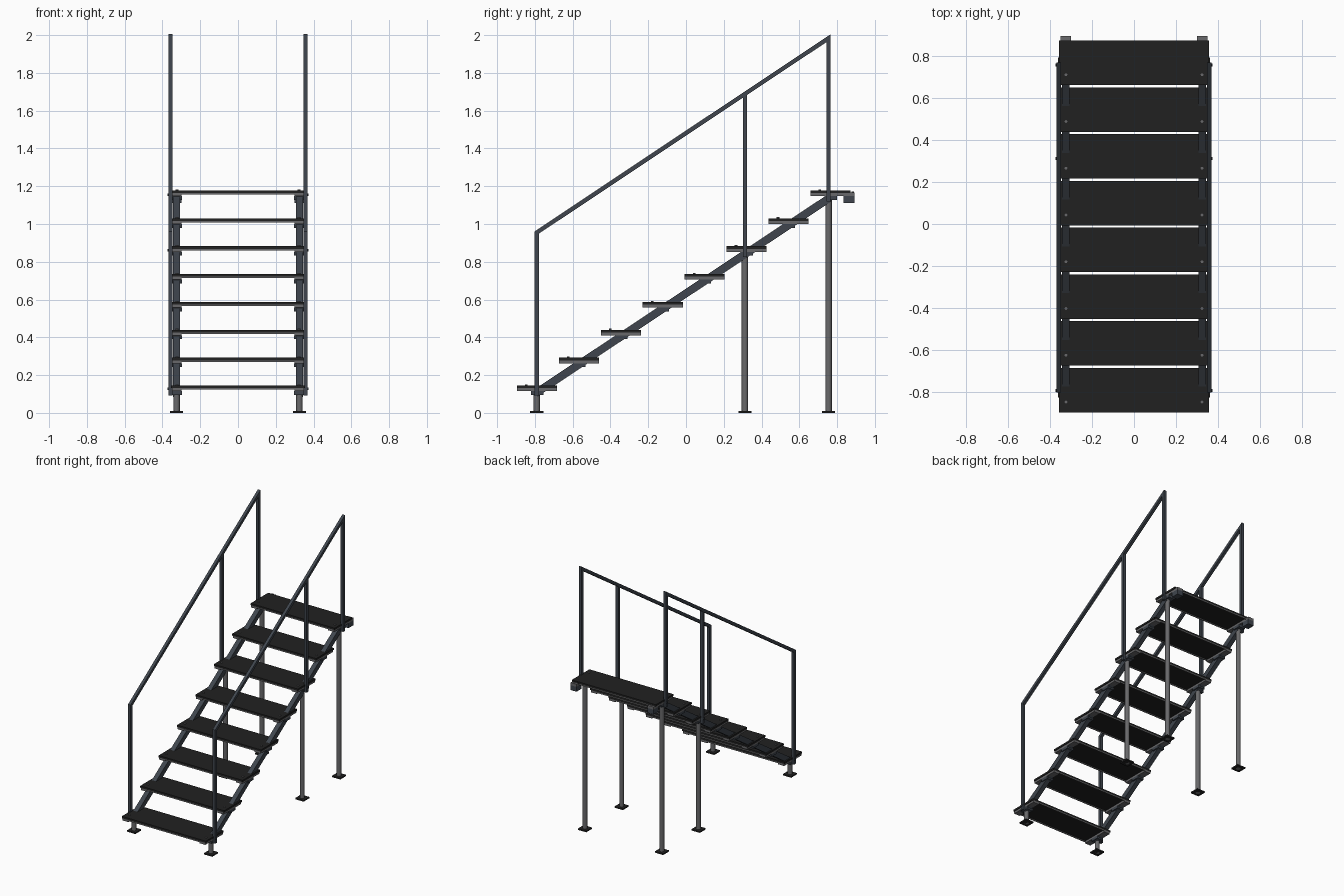
import bpy, math
from mathutils import Vector

cube = bpy.data.objects.get("Cube")
if cube:
    bpy.data.objects.remove(cube)


def material(name, r, g, b):
    m = bpy.data.materials.new(name)
    m.use_nodes = True
    m.diffuse_color = (r, g, b, 1)
    m.node_tree.nodes["Principled BSDF"].inputs["Base Color"].default_value = (r, g, b, 1)
    return m


black = material("matte black", 0.015, 0.015, 0.015)
slate = material("slate painted steel", 0.05, 0.06, 0.075)
grey = material("grey steel", 0.14, 0.14, 0.145)


def box(name, mat, x, y, z):
    """Box from (min, max) pairs."""
    bpy.ops.mesh.primitive_cube_add(size=1, location=[sum(p) / 2 for p in (x, y, z)])
    o = bpy.context.object
    o.name = name
    o.scale = [p[1] - p[0] for p in (x, y, z)]
    bpy.ops.object.transform_apply(location=False, rotation=False)
    o.data.materials.append(mat)
    return o


def rod(name, mat, a, b, radius, sides=16):
    """Round bar between two points."""
    a, b = Vector(a), Vector(b)
    bpy.ops.mesh.primitive_cylinder_add(vertices=sides, radius=radius, depth=(b - a).length,
                                        location=(a + b) / 2)
    o = bpy.context.object
    o.name = name
    o.rotation_euler = (b - a).to_track_quat("Z", "Y").to_euler()
    o.data.materials.append(mat)
    bpy.ops.object.shade_smooth_by_angle(angle=math.radians(40))
    return o


def slanted_bar(name, mat, x, half_width, y0, y1, z_of, half_height):
    """Sloping square bar whose ends are cut vertically."""
    verts = [(x + sx * half_width, y, z_of(y) + sz * half_height)
             for y in (y0, y1) for sx, sz in ((-1, -1), (1, -1), (1, 1), (-1, 1))]
    faces = [(0, 1, 2, 3), (7, 6, 5, 4)] + [(i, i + 4, (i + 1) % 4 + 4, (i + 1) % 4) for i in range(4)]
    mesh = bpy.data.meshes.new(name)
    mesh.from_pydata(verts, [], faces)
    mesh.materials.append(mat)
    o = bpy.data.objects.new(name, mesh)
    bpy.context.collection.objects.link(o)
    return o


STEPS, RUN, RISE, DEPTH = 8, 0.222, 0.1475, 0.212
SLOPE = RISE / RUN
POSTS = (-0.79, 0.312, 0.755)


def stringer_z(y):
    return 0.108 + (y + 0.79) * SLOPE


def rail_z(y):
    return 0.955 + (y + 0.79) * 0.666


# Treads with steel edging, side brackets and bolts
for i in range(STEPS):
    y, z = -0.895 + i * RUN, 0.145 + i * RISE
    box("tread", black, (-0.355, 0.355), (y, y + DEPTH), (z - 0.014, z))
    for name, edge in (("tread_front_edge", y), ("tread_back_edge", y + DEPTH - 0.006)):
        box(name, grey, (-0.345, 0.345), (edge, edge + 0.006), (z - 0.022, z - 0.014))
    for s in (-1, 1):
        box("tread_bracket", grey, sorted((s * 0.3, s * 0.35)), (y, y + DEPTH), (z - 0.03, z - 0.014))
        box("bracket_foot", slate, sorted((s * 0.296, s * 0.35)), (y + 0.075, y + 0.14),
            (z - 0.05, z - 0.03))
        rod("tread_bolt", grey, (s * 0.323, y + 0.05, z - 0.01), (s * 0.323, y + 0.05, z + 0.006), 0.007, 8)

for s in (-1, 1):
    # Sloping side beam
    slanted_bar("stringer", slate, s * 0.325, 0.018, -0.79, 0.765, stringer_z, 0.025)

    # Legs, feet and handrail posts
    for y in POSTS:
        rod("leg", grey, (s * 0.325, y, 0), (s * 0.325, y, stringer_z(y)), 0.017)
        box("foot_plate", black, sorted((s * 0.29, s * 0.36)), (y - 0.035, y + 0.035), (0, 0.01))
        zb = stringer_z(y)
        box("rail_post", slate, sorted((s * 0.346, s * 0.368)), (y - 0.011, y + 0.011),
            (zb - 0.015, rail_z(y)))
        rod("post_bolt", slate, (s * 0.34, y, zb + 0.02), (s * 0.373, y, zb + 0.02), 0.007, 8)

    # Handrail
    slanted_bar("handrail", slate, s * 0.357, 0.011, -0.801, 0.766, rail_z, 0.0135)

    # Rear hook under the top tread
    box("hook_arm", grey, sorted((s * 0.3, s * 0.35)), (0.82, 0.893), (1.147, 1.167))
    box("hook_block", slate, sorted((s * 0.3, s * 0.35)), (0.833, 0.893), (1.11, 1.147))
    rod("hook_bolt", grey, (s * 0.325, 0.882, 1.16), (s * 0.325, 0.882, 1.172), 0.007, 8)
